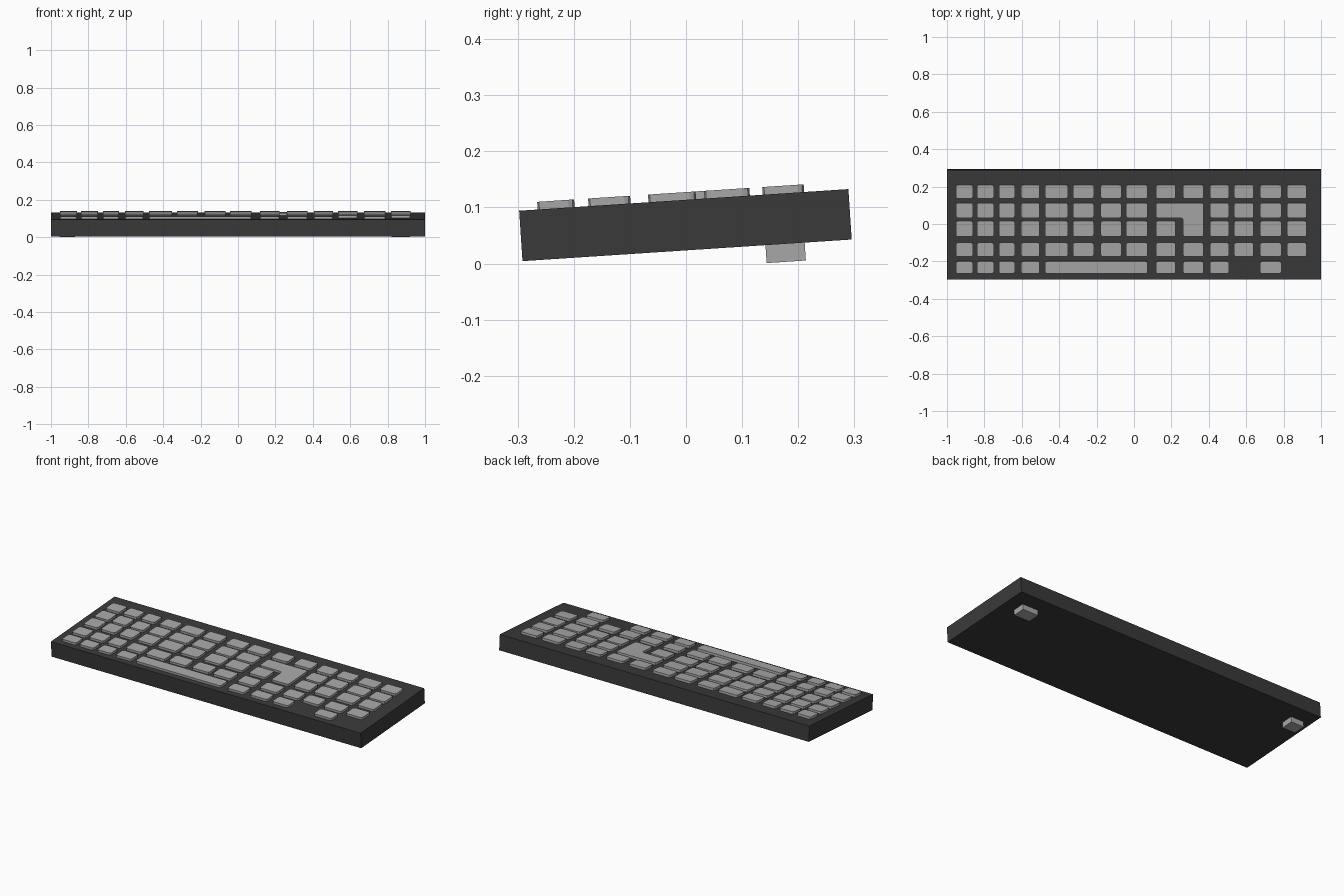
import bpy, bmesh, math
from mathutils import Matrix

if "Cube" in bpy.data.objects:
    bpy.data.objects.remove(bpy.data.objects["Cube"])

# Whole keyboard is modelled flat, then tilted up at the back
TILT = Matrix.Translation((0, -0.001, 0.0685)) @ Matrix.Rotation(math.radians(3.76), 4, 'X')
DECK = 0.045


def material(name, v):
    m = bpy.data.materials.new(name)
    m.diffuse_color = (v, v, v, 1)
    m.use_nodes = True
    m.node_tree.nodes["Principled BSDF"].inputs["Base Color"].default_value = m.diffuse_color
    return m


dark = material("charcoal plastic", 0.042)
grey = material("grey plastic", 0.39)


def prism(name, outline, z0, z1, mat, radius=0.0):
    """Extrude an XY outline from z0 to z1, optionally rounding its corners."""
    bm = bmesh.new()
    face = bm.faces.new([bm.verts.new((x, y, z0)) for x, y in outline])
    if radius:
        bmesh.ops.bevel(bm, geom=bm.verts[:], offset=radius, segments=2,
                        profile=0.5, affect='VERTICES')
    ext = bmesh.ops.extrude_face_region(bm, geom=bm.faces[:], use_keep_orig=True)
    top = [g for g in ext["geom"] if isinstance(g, bmesh.types.BMVert)]
    bmesh.ops.translate(bm, verts=top, vec=(0, 0, z1 - z0))
    bmesh.ops.recalc_face_normals(bm, faces=bm.faces[:])
    bm.transform(TILT)
    me = bpy.data.meshes.new(name)
    bm.to_mesh(me)
    bm.free()
    me.materials.append(mat)
    ob = bpy.data.objects.new(name, me)
    bpy.context.collection.objects.link(ob)
    return ob


def rect(x0, x1, y0, y1):
    return [(x0, y0), (x1, y0), (x1, y1), (x0, y1)]


def key(name, outline):
    # top view positions are shifted slightly by the tilt
    prism(name, [(x, y + 0.004) for x, y in outline], DECK - 0.004, DECK + 0.0137, grey, 0.011)


# Case
prism("case", rect(-1, 1, -0.294, 0.294), -DECK, DECK, dark)

# Rear feet
prism("foot_right", rect(0.82, 0.92, 0.140, 0.210), -0.077, -DECK + 0.002, grey)
prism("foot_left", rect(-0.955, -0.872, 0.140, 0.210), -0.077, -DECK + 0.002, grey)

# Key grid: column spans in x, row spans in y (back to front)
cols = [(-0.952, -0.861), (-0.840, -0.749), (-0.723, -0.637), (-0.604, -0.504),
        (-0.476, -0.353), (-0.327, -0.215), (-0.178, -0.067), (-0.043, 0.073),
        (0.117, 0.223), (0.262, 0.372), (0.406, 0.508), (0.535, 0.640),
        (0.674, 0.788), (0.818, 0.923)]
rows = [(0.137, 0.211), (0.033, 0.114), (-0.067, 0.018), (-0.174, -0.099), (-0.265, -0.199)]
skip = {(1, 8), (1, 9), (2, 9),                                    # enter key
        (4, 4), (4, 5), (4, 6), (4, 7), (4, 11), (4, 13)}          # space bar, gaps

for r, (y0, y1) in enumerate(rows):
    for c, (x0, x1) in enumerate(cols):
        if (r, c) not in skip:
            key(f"key_row{r + 1}_col{c + 1}", rect(x0, x1, y0, y1))

# Space bar
key("space_bar", rect(cols[4][0], cols[7][1], *rows[4]))

# L-shaped enter key
xl, xm, xr = cols[8][0], cols[9][0], cols[9][1]
key("enter_key", [(xl, rows[1][0]), (xm, rows[1][0]), (xm, rows[2][0]),
                  (xr, rows[2][0]), (xr, rows[1][1]), (xl, rows[1][1])])
